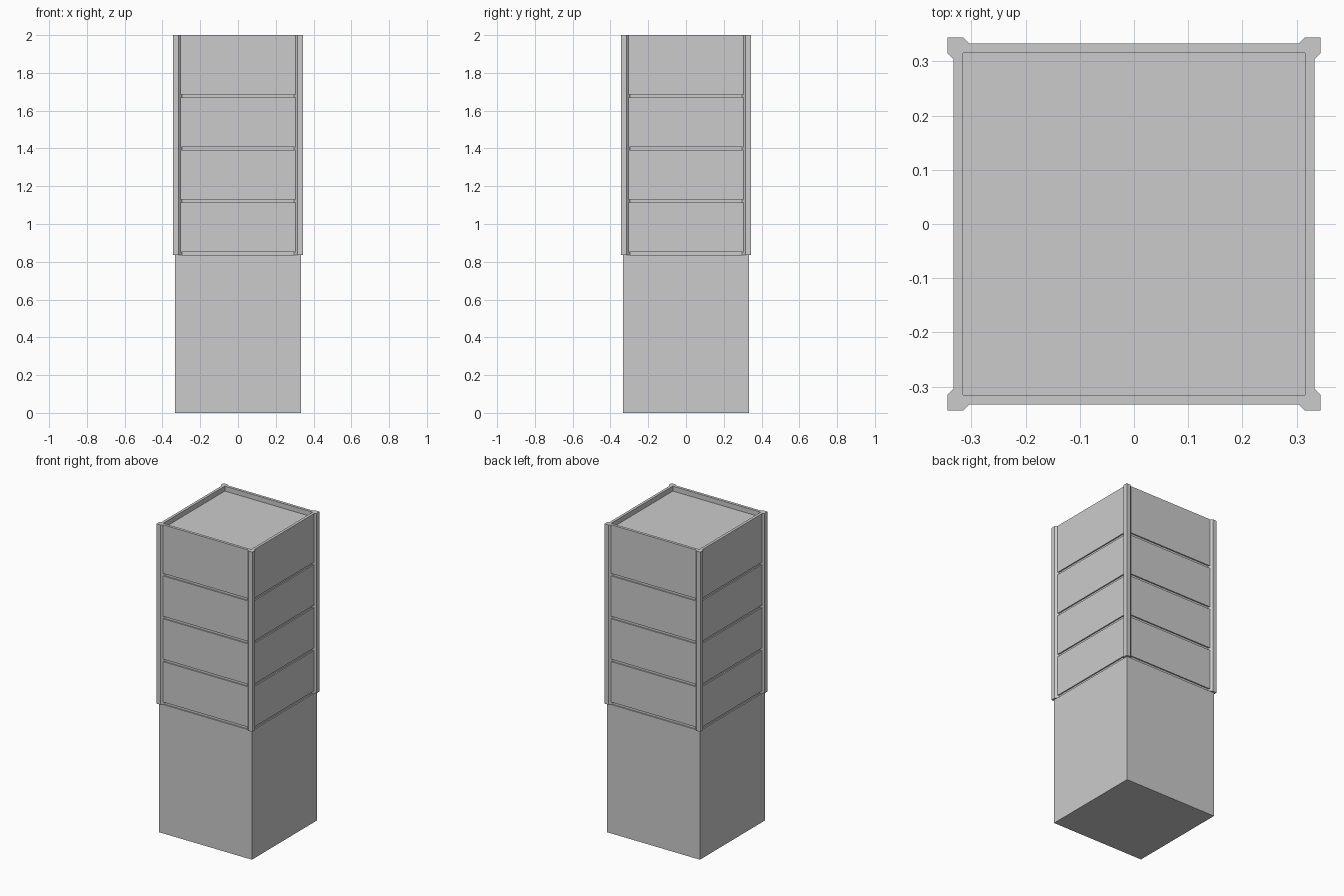
import bpy, bmesh

if "Cube" in bpy.data.objects:
    bpy.data.objects.remove(bpy.data.objects["Cube"])

W = 0.333          # half width of the walls
GROOVE_W = 0.325   # half width inside the grooves
RIM_W = 0.315      # half width inside the roof rim
BASE_Z, TOP_Z = 0.835, 2.0
STEP, GROOVE_H, RIM_D = 0.278, 0.016, 0.032


def finish(bm, name):
    bmesh.ops.recalc_face_normals(bm, faces=bm.faces[:])
    me = bpy.data.meshes.new(name)
    bm.to_mesh(me)
    bm.free()
    ob = bpy.data.objects.new(name, me)
    bpy.context.collection.objects.link(ob)
    return ob


def square_stack(name, profile):
    """Closed square solid from (half width, z) rings."""
    bm = bmesh.new()
    rings = [[bm.verts.new((sx * w, sy * w, z))
              for sx, sy in ((-1, -1), (1, -1), (1, 1), (-1, 1))]
             for w, z in profile]
    bm.faces.new(rings[0])
    bm.faces.new(rings[-1])
    for a, b in zip(rings, rings[1:]):
        for i in range(4):
            j = (i + 1) % 4
            bm.faces.new((a[i], a[j], b[j], b[i]))
    return finish(bm, name)


def prism(name, outline, z0, z1):
    bm = bmesh.new()
    face = bm.faces.new([bm.verts.new((x, y, z0)) for x, y in outline])
    ext = bmesh.ops.extrude_face_region(bm, geom=[face], use_keep_orig=True)
    verts = [v for v in ext["geom"] if isinstance(v, bmesh.types.BMVert)]
    bmesh.ops.translate(bm, verts=verts, vec=(0, 0, z1 - z0))
    return finish(bm, name)


# Tower body: plain base, grooved storeys, sunken roof behind a rim
profile = [(W, 0)]
for i in range(4):
    z = BASE_Z + i * STEP
    profile += [(W, z), (GROOVE_W, z), (GROOVE_W, z + GROOVE_H), (W, z + GROOVE_H)]
profile += [(W, TOP_Z), (RIM_W, TOP_Z), (RIM_W, TOP_Z - RIM_D)]
square_stack("tower_body", profile)

# Chamfered corner posts, mirrored to all four corners
outline = [(0.344, 0.344), (0.315, 0.344), (0.295, 0.324),
           (0.32, 0.32), (0.324, 0.295), (0.344, 0.315)]
posts = prism("corner_posts", outline, BASE_Z, TOP_Z)
mirror = posts.modifiers.new("mirror", "MIRROR")
mirror.use_axis = (True, True, False)
mirror.use_clip = False
